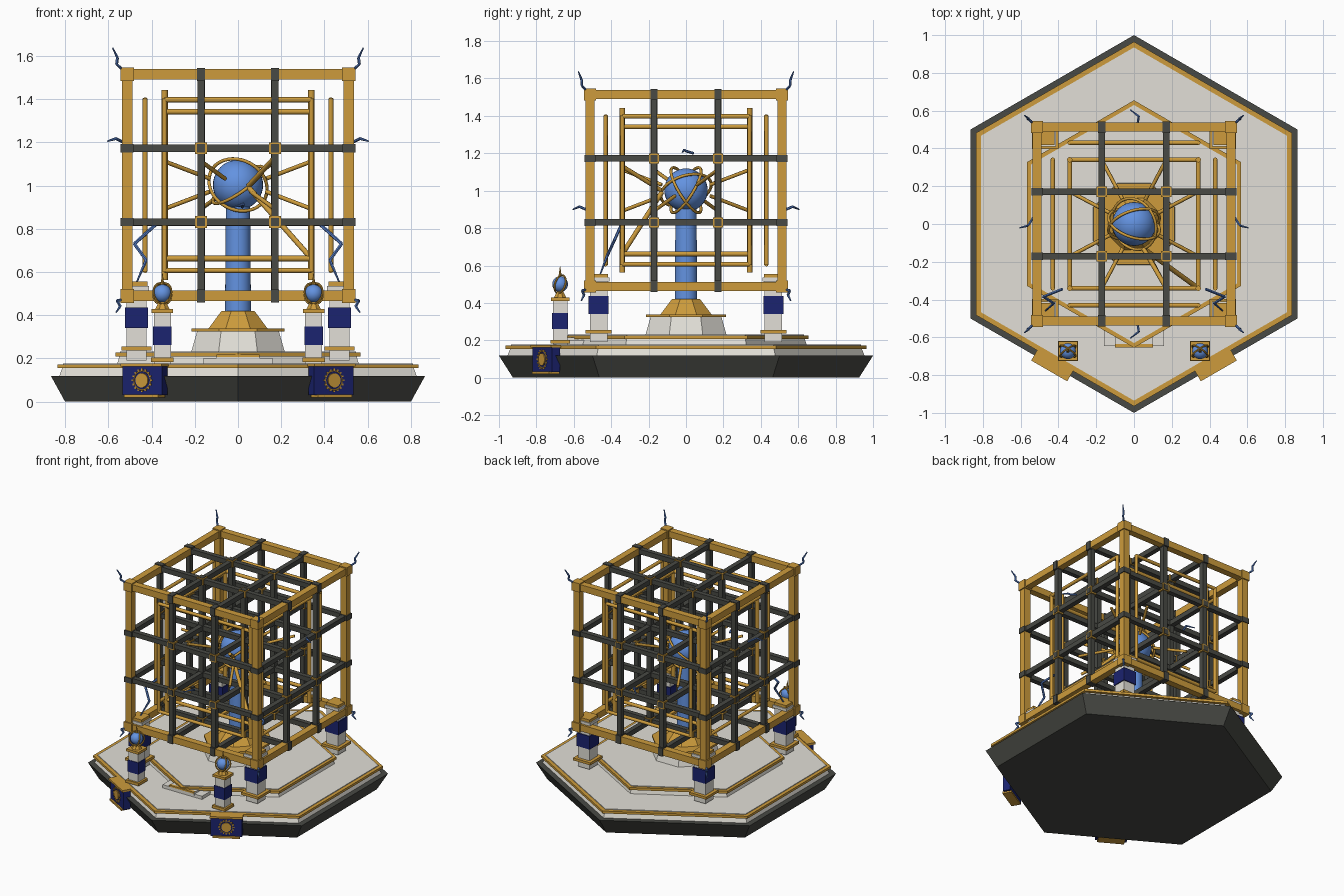
import bpy, bmesh, math
from mathutils import Vector, Matrix
from itertools import product

if "Cube" in bpy.data.objects:
    bpy.data.objects.remove(bpy.data.objects["Cube"])


def material(name, rgb):
    m = bpy.data.materials.new(name)
    m.diffuse_color = (*rgb, 1)
    m.use_nodes = True
    m.node_tree.nodes["Principled BSDF"].inputs["Base Color"].default_value = m.diffuse_color
    return m


GOLD = material("gold", (0.61, 0.33, 0.045))
STONE = material("pale_stone", (0.76, 0.74, 0.68))
DARK = material("charcoal", (0.065, 0.067, 0.058))
BLUE = material("sky_blue", (0.125, 0.29, 0.75))
NAVY = material("navy", (0.011, 0.017, 0.16))
BOLT = material("bolt_blue", (0.09, 0.2, 0.55))
SIGNS = (-1, 1)
MID = 1.002          # height of the cage centre
HALF = 0.513         # half size of the cage


class Part:
    """Collects simple solids into one object."""

    def __init__(self):
        self.bm = bmesh.new()

    def box(self, centre, size, turn=0.0):
        m = (Matrix.Translation(centre) @ Matrix.Rotation(turn, 4, 'Z')
             @ Matrix.Diagonal((*size, 1)))
        bmesh.ops.create_cube(self.bm, size=1, matrix=m)
        return self

    def prism(self, sides, z0, z1, r0, r1, phase=0.0, x=0, y=0):
        m = Matrix.Translation((x, y, (z0 + z1) / 2)) @ Matrix.Rotation(phase, 4, 'Z')
        bmesh.ops.create_cone(self.bm, cap_ends=True, segments=sides, radius1=r0,
                              radius2=r1, depth=z1 - z0, matrix=m)
        return self

    def bar(self, a, b, r, r2=None, sides=8):
        a, b = Vector(a), Vector(b)
        d = b - a
        m = Matrix.Translation((a + b) / 2) @ d.to_track_quat('Z', 'Y').to_matrix().to_4x4()
        bmesh.ops.create_cone(self.bm, cap_ends=True, segments=sides, radius1=r,
                              radius2=r if r2 is None else r2, depth=d.length, matrix=m)
        return self

    def ball(self, centre, r):
        bmesh.ops.create_uvsphere(self.bm, u_segments=32, v_segments=20, radius=r,
                                  matrix=Matrix.Translation(centre))
        return self

    def ring(self, centre, r, tube, tilt, n=40, k=8):
        rows = []
        for i in range(n):
            a = 2 * math.pi * i / n
            row = []
            for j in range(k):
                b = 2 * math.pi * j / k
                q = r + tube * math.cos(b)
                p = Vector((q * math.cos(a), q * math.sin(a), tube * math.sin(b)))
                row.append(self.bm.verts.new(tilt @ p + Vector(centre)))
            rows.append(row)
        for i, j in product(range(n), range(k)):
            s, t = rows[i], rows[(i + 1) % n]
            self.bm.faces.new((s[j], t[j], t[(j + 1) % k], s[(j + 1) % k]))
        return self

    def done(self, name, mat, smooth=False):
        me = bpy.data.meshes.new(name)
        self.bm.to_mesh(me)
        self.bm.free()
        me.materials.append(mat)
        ob = bpy.data.objects.new(name, me)
        bpy.context.collection.objects.link(ob)
        if smooth:
            bpy.context.view_layer.objects.active = ob
            ob.select_set(True)
            bpy.ops.object.shade_smooth_by_angle(angle=math.radians(50))
            ob.select_set(False)


def on_axes(axis, along, u, v):
    """Point with one coordinate on the given axis and the other two following."""
    p = [0, 0, MID]
    p[axis] += along
    p[(axis + 1) % 3] += u
    p[(axis + 2) % 3] += v
    return Vector(p)


def sized(axis, length, w, h):
    s = [0, 0, 0]
    s[axis], s[(axis + 1) % 3], s[(axis + 2) % 3] = length, w, h
    return s


# Hexagonal stepped platform, points toward front and back
O = math.pi / 8
Part().prism(6, 0, 0.118, 0.925, 1.0).done("platform_base", DARK)
Part().prism(6, 0.118, 0.155, 0.955, 0.94).prism(6, 0.155, 0.177, 0.935, 0.935).done("lower_step", STONE)
Part().prism(6, 0.155, 0.172, 0.965, 0.965).done("lower_step_trim", GOLD)
Part().prism(6, 0.175, 0.208, 0.645, 0.635).prism(6, 0.208, 0.231, 0.63, 0.63).done("upper_step", STONE)
Part().prism(6, 0.208, 0.226, 0.655, 0.655).done("upper_step_trim", GOLD)

# Entry stairs at the front point
Part().box((0, -0.535, 0.186), (0.32, 0.22, 0.03)).box((0, -0.55, 0.204), (0.2, 0.2, 0.022)).done("entry_stairs", STONE)
Part().box((0, -0.645, 0.212), (0.2, 0.02, 0.012)).done("entry_stair_trim", GOLD)

# Octagonal pedestal, column and globe
Part().prism(8, 0.228, 0.325, 0.235, 0.205, O).done("pedestal", STONE)
Part().prism(8, 0.325, 0.338, 0.232, 0.232, O).prism(8, 0.338, 0.42, 0.148, 0.082, O).done("pedestal_collar", GOLD)
Part().prism(32, 0.42, 0.92, 0.06, 0.056).done("column", BLUE, True)
Part().ball((0, 0, 1.003), 0.116).done("globe", BLUE, True)
rings = Part()
for tx, ty in ((55, 28), (-55, 28), (15, -35)):
    tilt = Matrix.Rotation(math.radians(ty), 3, 'Y') @ Matrix.Rotation(math.radians(tx), 3, 'X')
    rings.ring((0, 0, 1.003), 0.14, 0.008, tilt)
rings.done("globe_rings", GOLD, True)

# Outer cage: gold edges and corners, dark three-way lattice
edges, lattice, clamps, nodes, node_caps = (Part() for _ in range(5))
T = 0.171
for ax in range(3):
    for u, v in product(SIGNS, SIGNS):
        edges.box(on_axes(ax, 0, u * HALF, v * HALF), sized(ax, 2 * HALF, 0.048, 0.048))
        for t in (-T, T):
            clamps.box(on_axes(ax, t, u * HALF, v * HALF), sized(ax, 0.038, 0.06, 0.06))
        # bars on the sides of the cage, and one bar passing through it
        lattice.box(on_axes(ax, 0, u * HALF, v * T), sized(ax, 2 * HALF, 0.036, 0.034))
        lattice.box(on_axes(ax, 0, u * T, v * HALF), sized(ax, 2 * HALF, 0.034, 0.036))
        lattice.box(on_axes(ax, 0, u * T, v * T), sized(ax, 2 * HALF, 0.035, 0.035))
        for s in SIGNS:
            nodes.box(on_axes(ax, s * HALF, u * T, v * T), sized(ax, 0.046, 0.054, 0.054))
            node_caps.box(on_axes(ax, s * HALF, u * T, v * T), sized(ax, 0.052, 0.038, 0.038))
for x, y, z in product(SIGNS, SIGNS, SIGNS):
    edges.box((x * HALF, y * HALF, MID + z * HALF), (0.064, 0.064, 0.064))
edges.done("cage_frame", GOLD)
lattice.done("cage_lattice", DARK)
clamps.done("cage_clamps", DARK)
nodes.done("lattice_nodes", GOLD)
node_caps.done("lattice_node_caps", DARK)

# Inner cube, its tall corner posts and the four side panels
inner, panels, struts = Part(), Part(), Part()
R = 0.34
for ax in range(3):
    for u, v in product(SIGNS, SIGNS):
        e, r = (0.44, 0.015) if ax == 2 else (R, 0.013)
        inner.bar(on_axes(ax, -e, u * R, v * R), on_axes(ax, e, u * R, v * R), r)
for s, t in product(SIGNS, SIGNS):
    for swap in (False, True):
        def at(a, b, z):
            return (b, a, MID + z) if swap else (a, b, MID + z)
        panels.bar(at(t * R, s * 0.43, -0.4), at(t * R, s * 0.43, 0.4), 0.012)
        panels.bar(at(-R, s * 0.43, t * 0.395), at(R, s * 0.43, t * 0.395), 0.012)
        # struts that hold the globe rings
        for z in SIGNS:
            if s * t * z > 0:
                struts.bar(at(s * 0.06, t * 0.13, z * 0.03), at(s * T, t * R, z * 0.11), 0.01)
struts.bar((0.05, -0.13, 0.99), (R, -R, MID - R), 0.013)
struts.bar((0.05, -0.13, 1.0), (T, -R, 1.13), 0.012)
inner.done("inner_cube", GOLD, True)
panels.done("inner_panels", GOLD, True)
struts.done("globe_struts", GOLD, True)

# Support pillars under the cage corners
stone, band, trim = Part(), Part(), Part()
for x, y in product(SIGNS, SIGNS):
    px, py = x * 0.47, y * 0.467
    stone.box((px, py, 0.36), (0.092, 0.092, 0.34)).box((px, py, 0.525), (0.115, 0.115, 0.02))
    band.box((px, py, 0.388), (0.106, 0.106, 0.096))
    trim.box((px, py, 0.245), (0.14, 0.14, 0.018)).box((px, py, 0.545), (0.1, 0.1, 0.02))
stone.done("pillars", STONE)
band.done("pillar_bands", NAVY)
trim.done("pillar_trim", GOLD)

# Front lamp posts with small ringed globes
stone, band, trim, orbs, loops = (Part() for _ in range(5))
for x in SIGNS:
    px, py = x * 0.35, -0.673
    stone.box((px, py, 0.29), (0.078, 0.078, 0.24))
    band.box((px, py, 0.304), (0.086, 0.086, 0.086))
    trim.box((px, py, 0.193), (0.105, 0.105, 0.02)).box((px, py, 0.42), (0.1, 0.1, 0.018))
    trim.prism(8, 0.429, 0.465, 0.035, 0.016, O, px, py)
    trim.prism(8, 0.54, 0.595, 0.009, 0.001, 0, px, py)
    orbs.ball((px, py, 0.5), 0.042)
    for a in (35, -35):
        loops.ring((px, py, 0.5), 0.05, 0.005, Matrix.Rotation(math.radians(a), 3, 'Z')
                   @ Matrix.Rotation(math.radians(75), 3, 'X'), 28, 6)
stone.done("lamp_posts", STONE)
band.done("lamp_post_bands", NAVY)
trim.done("lamp_post_trim", GOLD)
orbs.done("lamp_globes", BLUE, True)
loops.done("lamp_rings", GOLD, True)

# Plaques with round sun badges on the two front edges
panel, trim = Part(), Part()
for x in SIGNS:
    n = Vector((x * 0.5, -0.866, 0))
    turn = x * math.pi / 6
    panel.box(n * 0.862 + Vector((0, 0, 0.097)), (0.21, 0.05, 0.135), turn)
    for z, w in ((0.169, 0.22), (0.026, 0.18)):
        trim.box(n * 0.866 + Vector((0, 0, z)), (w, 0.064, 0.014), turn)
    c = n * 0.887 + Vector((0, 0, 0.098))
    trim.bar(c - n * 0.002, c + n * 0.006, 0.033, sides=24)
    trim.ring(c, 0.044, 0.003, n.to_track_quat('Z', 'Y').to_matrix(), 28, 6)
    side = Vector((0.866, x * 0.5, 0))
    for i in range(16):
        a = i * math.pi / 8
        trim.box(c + side * (0.05 * math.cos(a)) + Vector((0, 0, 0.05 * math.sin(a))),
                 (0.008, 0.008, 0.008), turn)
panel.done("plaques", NAVY)
trim.done("plaque_trim", GOLD)

# Jagged energy bolts
bolts = Part()


def bolt(points, r=0.007):
    for i, (a, b) in enumerate(zip(points, points[1:])):
        bolts.bar(a, b, r, r * (0.5 if i == len(points) - 2 else 1), 6)


for x, y, z in product(SIGNS, SIGNS, SIGNS):
    # at each cage corner
    path = ((0.53, 0.53), (0.562, 0.56), (0.558, 0.59), (0.58, 0.635)) if z > 0 else \
        ((0.53, 0.53), (0.56, 0.535), (0.545, 0.56), (0.565, 0.59))
    bolt([(x * p, y * (p - 0.005 * (i % 2)), MID + z * h) for i, (p, h) in enumerate(path)])
for s in SIGNS:
    # on the middle of each side
    bolt([(s * 0.53, 0.04, 1.2), (s * 0.555, 0.0, 1.212), (s * 0.565, -0.01, 1.218), (s * 0.605, -0.02, 1.205)])
    bolt([(0.02, s * 0.535, 0.9), (0.025, s * 0.57, 0.915), (-0.02, s * 0.605, 0.9)])
    # from the inner cube down to the front pillars
    bolt([(s * 0.38, -0.345, 0.82), (s * 0.48, -0.385, 0.73), (s * 0.425, -0.42, 0.655), (s * 0.47, -0.46, 0.55)], 0.008)
bolts.done("energy_bolts", BOLT)
